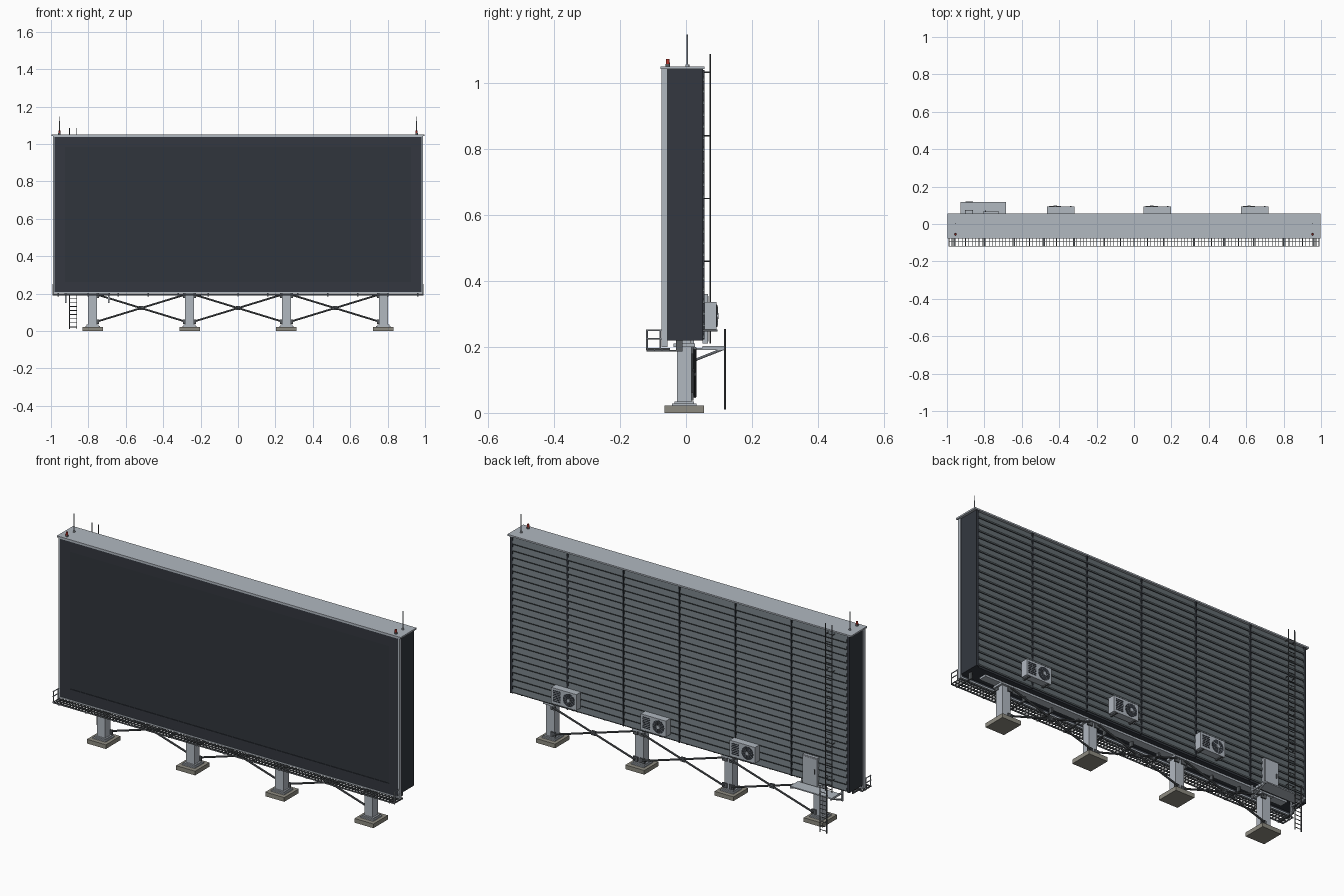
import bpy, bmesh, math
from mathutils import Vector

if "Cube" in bpy.data.objects:
    bpy.data.objects.remove(bpy.data.objects["Cube"])


def mat(name, c):
    m = bpy.data.materials.new(name)
    m.diffuse_color = (*c, 1)
    m.use_nodes = True
    m.node_tree.nodes["Principled BSDF"].inputs["Base Color"].default_value = m.diffuse_color
    return m


DARK = mat("dark_panel", (0.033, 0.039, 0.05))
SCREEN = mat("screen", (0.03, 0.036, 0.045))
SLAT = mat("slat_grey", (0.13, 0.155, 0.17))
STEEL = mat("steel", (0.44, 0.48, 0.53))
IRON = mat("iron", (0.1, 0.11, 0.12))
CONC = mat("concrete", (0.27, 0.26, 0.22))
RED = mat("red", (0.45, 0.03, 0.02))


class Part:
    """Collects simple solids into one named mesh object."""

    def __init__(self, name, material):
        self.name, self.material, self.bm = name, material, bmesh.new()

    def box(self, x0, x1, y0, y1, z0, z1):
        vs = bmesh.ops.create_cube(self.bm, size=1)["verts"]
        for v in vs:
            v.co = (x0 + (v.co.x + .5) * (x1 - x0), y0 + (v.co.y + .5) * (y1 - y0),
                    z0 + (v.co.z + .5) * (z1 - z0))

    def rod(self, a, b, r, n=8, r2=None):
        a, b = Vector(a), Vector(b)
        d = b - a
        vs = bmesh.ops.create_cone(self.bm, cap_ends=True, segments=n, radius1=r,
                                   radius2=r if r2 is None else r2, depth=d.length)["verts"]
        q = d.to_track_quat('Z', 'Y')
        for v in vs:
            v.co = q @ v.co + (a + b) / 2

    def prism(self, yz, x0, x1):
        ends = [[self.bm.verts.new((x, y, z)) for y, z in yz] for x in (x0, x1)]
        n = len(yz)
        for e in ends:
            self.bm.faces.new(e)
        for i in range(n):
            j = (i + 1) % n
            self.bm.faces.new((ends[0][i], ends[0][j], ends[1][j], ends[1][i]))

    def frame(self, X, z0, z1, t, y0, y1):
        self.box(-X, X, y0, y1, z0, z0 + t)
        self.box(-X, X, y0, y1, z1 - t, z1)
        for a, b in ((-X, -X + t), (X - t, X)):
            self.box(a, b, y0, y1, z0 + t, z1 - t)

    def done(self, smooth=False):
        bmesh.ops.recalc_face_normals(self.bm, faces=self.bm.faces)
        me = bpy.data.meshes.new(self.name)
        self.bm.to_mesh(me)
        self.bm.free()
        me.materials.append(self.material)
        o = bpy.data.objects.new(self.name, me)
        bpy.context.collection.objects.link(o)
        if smooth:
            bpy.context.view_layer.objects.active = o
            o.select_set(True)
            bpy.ops.object.shade_smooth_by_angle(angle=math.radians(40))
            o.select_set(False)


# Cabinet body with side cheeks at the back
p = Part("cabinet", DARK)
p.box(-.983, .983, -.064, .043, .22, 1.043)
for s in (-1, 1):
    p.box(s * .97, s * .985, -.064, .052, .22, 1.043)
p.done()

# Front bezel, recessed screen and silver trim
p = Part("screen_bezel", DARK)
p.frame(.982, .207, 1.04, .056, -.072, -.06)
p.done()
p = Part("screen", SCREEN)
p.box(-.927, .927, -.069, -.06, .262, .985)
p.done()
p = Part("front_trim", STEEL)
p.frame(.99, .2, 1.045, .008, -.0735, -.056)
p.done()

# Roof cap
p = Part("roof", STEEL)
p.box(-.998, .998, -.077, .056, 1.042, 1.05)
p.done()

# Rear louvre slats and vertical seams
p = Part("rear_slats", SLAT)
N = 23
pitch = .815 / N
for i in range(N):
    z = .224 + i * pitch
    p.prism([(.042, z + .006), (.054, z), (.056, z + .005), (.047, z + pitch), (.042, z + pitch)],
            -.97, .97)
p.done()
p = Part("rear_seams", DARK)
for i in range(-2, 3):
    p.box(i * .325 - .003, i * .325 + .003, .045, .0565, .222, 1.04)
p.done()

# Posts with base and top plates, footings
posts = [-.777, -.259, .259, .777]
p, f = Part("posts", STEEL), Part("footings", CONC)
for x in posts:
    f.box(x - .055, x + .055, -.065, .055, 0, .022)
    p.box(x - .038, x + .038, -.042, .032, .022, .028)
    p.box(x - .032, x + .032, -.035, .025, .028, .034)
    p.box(x - .024, x + .024, -.027, .017, .03, .205)
    p.box(x - .034, x + .034, -.038, .028, .2, .21)
p.done()
f.done()

# Main beam under the cabinet
p = Part("main_beam", STEEL)
p.box(-.9, .9, -.027, .015, .21, .221)
p.done()

# Cross bracing with centre plates
p = Part("cross_braces", IRON)
for a, b in zip(posts, posts[1:]):
    a, b = a + .02, b - .02
    p.rod((a, .021, .196), (b, .021, .05), .005)
    p.rod((a, .027, .05), (b, .027, .196), .005)
    m = (a + b) / 2
    p.box(m - .012, m + .012, .019, .03, .112, .134)
    for x in (a, b):
        for z in (.05, .19):
            p.box(x - .014, x + .014, .015, .023, z - .012, z + .012)
p.done()

# Front catwalk: grating, bearers and end guards
p = Part("front_catwalk", IRON)
for y in (-.118, -.095, -.073, -.05):
    p.box(-.993, .993, y - .0015, y + .0015, .189, .197)
for i in range(111):
    x = -.991 + i * 1.982 / 110
    p.box(x - .0015, x + .0015, -.118, -.05, .191, .196)
for i in range(13):
    x = -.96 + i * .16
    p.box(x - .004, x + .004, -.119, -.01, .186, .191)
    p.box(x - .004, x + .004, -.03, -.01, .188, .22)
p.done()
p = Part("catwalk_end_guards", STEEL)
for s in (-.99, .99):
    for y in (-.118, -.078):
        p.rod((s, y, .19), (s, y, .25), .0025)
    for z in (.225, .25):
        p.rod((s, -.1205, z), (s, -.0735, z), .0025)
p.done()

# Rear service platform with diagonal brackets
p = Part("rear_platform", STEEL)
p.box(-.928, -.685, .05, .117, .196, .202)
for x in (-.922, -.69):
    p.box(x - .004, x + .004, .016, .117, .19, .197)
    p.rod((x, .022, .158), (x, .113, .194), .004)
    p.box(x - .004, x + .004, .016, .024, .15, .22)
p.done()


# Ladders
def ladder(name, y, z0, z1, stays):
    p = Part(name, IRON)
    for x in (-.9, -.862):
        p.rod((x, y, z0), (x, y, z1), .0025)
        for z in stays:
            p.rod((x, .05, z), (x, y, z), .002)
    z = z0 + .012
    while z < min(z1, 1.04):
        p.rod((-.9, y, z), (-.862, y, z), .002, 6)
        z += .022
    p.done()


ladder("upper_ladder", .073, .21, 1.087, (.27, .46, .65, .84, 1.032))
ladder("lower_ladder", .118, .01, .255, ())

# Electrical cupboard above the platform
p = Part("service_cupboard", STEEL)
p.box(-.808, -.722, .05, .066, .21, .36)
p.box(-.802, -.728, .066, .0675, .216, .354)
p.done()
p = Part("cupboard_handle", IRON)
p.box(-.797, -.792, .067, .071, .275, .298)
p.done()

# Air conditioners with fan, grille and bracket
a, g, b = Part("aircon_boxes", STEEL), Part("aircon_fans", DARK), Part("aircon_guards", STEEL)
k = Part("aircon_brackets", IRON)
for x in (-.392, .125, .645):
    a.box(x - .073, x + .073, .056, .093, .252, .336)
    fx, fz = x - .03, .294
    g.rod((fx, .092, fz), (fx, .0945, fz), .034, 24)
    for i in range(6):
        t = i * math.pi / 6
        dx, dz = .033 * math.cos(t), .033 * math.sin(t)
        b.rod((fx - dx, .0955, fz - dz), (fx + dx, .0955, fz + dz), .0009, 5)
    b.rod((fx, .094, fz), (fx, .098, fz), .009, 16)
    for i in range(7):
        z = .266 + i * .009
        g.box(x + .018, x + .062, .092, .0945, z, z + .005)
    for s in (-.055, .055):
        k.box(x + s - .004, x + s + .004, .045, .096, .246, .252)
for q in (a, g, b, k):
    q.done()

# Roof corner beacons and lightning rods
r, c, m = Part("beacons", RED), Part("beacon_bases", IRON), Part("lightning_rods", STEEL)
for x in (-.955, .955):
    c.rod((x, -.055, 1.05), (x, -.055, 1.058), .007, 12)
    r.rod((x, -.055, 1.058), (x, -.055, 1.073), .006, 12, .005)
    m.rod((x, .004, 1.05), (x, .004, 1.147), .0025, 8, .0018)
    m.rod((x, .004, 1.05), (x, .004, 1.056), .006, 12)
for q in (r, c, m):
    q.done(True)
